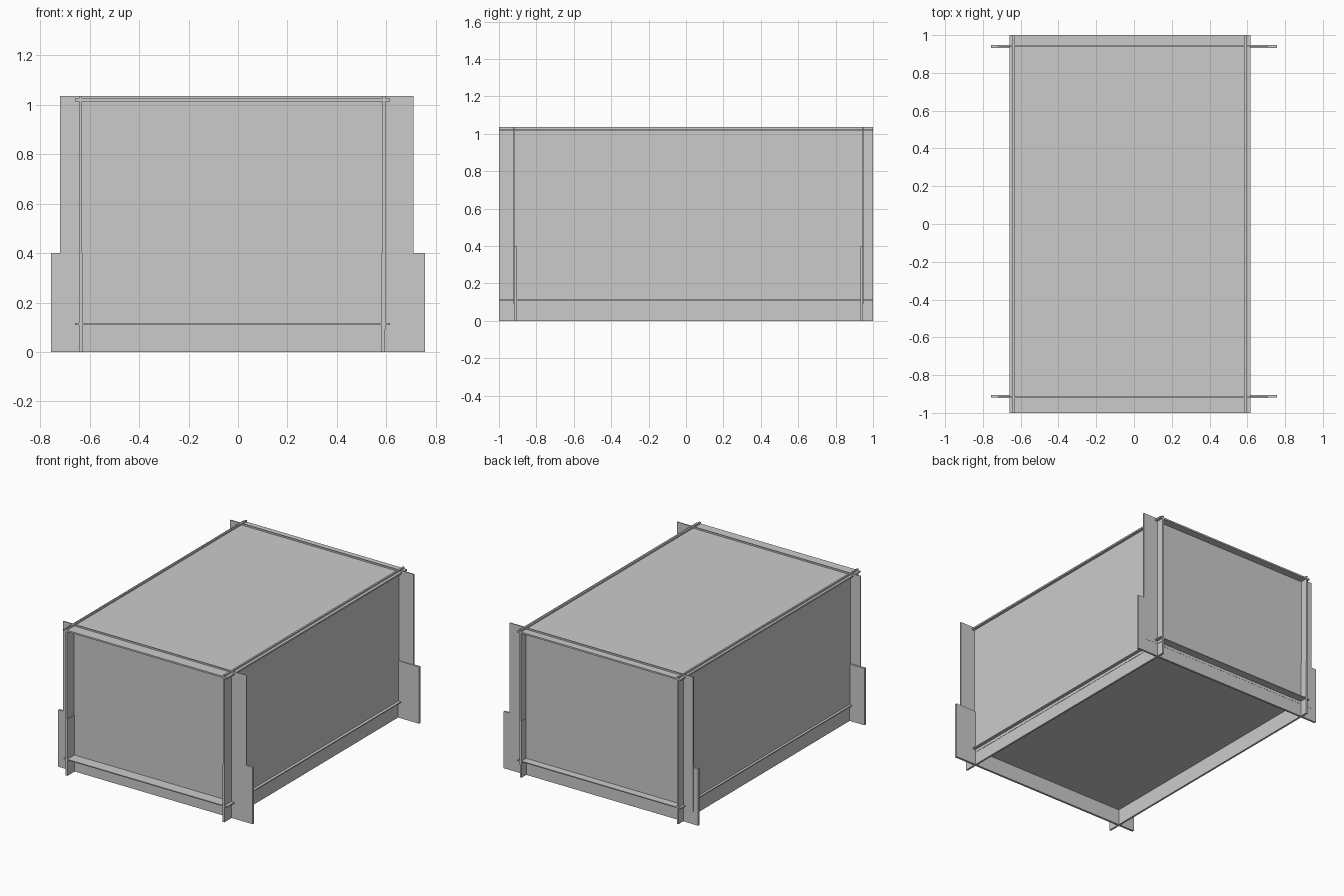
import bpy, bmesh
from mathutils import Vector

if "Cube" in bpy.data.objects:
    bpy.data.objects.remove(bpy.data.objects["Cube"])


def panel(name, x, y, z):
    """Thin flat board given by its (min, max) range on each axis."""
    bm = bmesh.new()
    bmesh.ops.create_cube(bm, size=1)
    for v in bm.verts:
        v.co = Vector([(a + b) / 2 + c * (b - a) for (a, b), c in zip((x, y, z), v.co)])
    mesh = bpy.data.meshes.new(name)
    bm.to_mesh(mesh)
    bm.free()
    obj = bpy.data.objects.new(name, mesh)
    bpy.context.collection.objects.link(obj)
    return obj


LENGTH = (-1.0, 1.0)
UPPER = (0.09, 1.036)    # tall boards, overlapping the base boards
LOWER = (0.0, 0.40)      # base boards
DECK = (-0.66, 0.616)

# End walls: tall board plus wider, thicker base board
for name, upper_y, lower_y in (("front", (-0.921, -0.914), (-0.919, -0.904)),
                               ("back", (0.940, 0.948), (0.933, 0.947))):
    panel(name + "_wall", (-0.72, 0.71), upper_y, UPPER)
    panel(name + "_base_board", (-0.757, 0.757), lower_y, LOWER)

# Side walls: tall board plus base board
for name, upper_x, lower_x in (("left", (-0.643, -0.632), (-0.642, -0.629)),
                               ("right", (0.584, 0.596), (0.581, 0.594))):
    panel(name + "_wall", upper_x, LENGTH, UPPER)
    panel(name + "_base_board", lower_x, LENGTH, LOWER)

# Horizontal boards running the full length
panel("top_board", DECK, LENGTH, (1.014, 1.025))
panel("floor_board", DECK, LENGTH, (0.110, 0.117))
